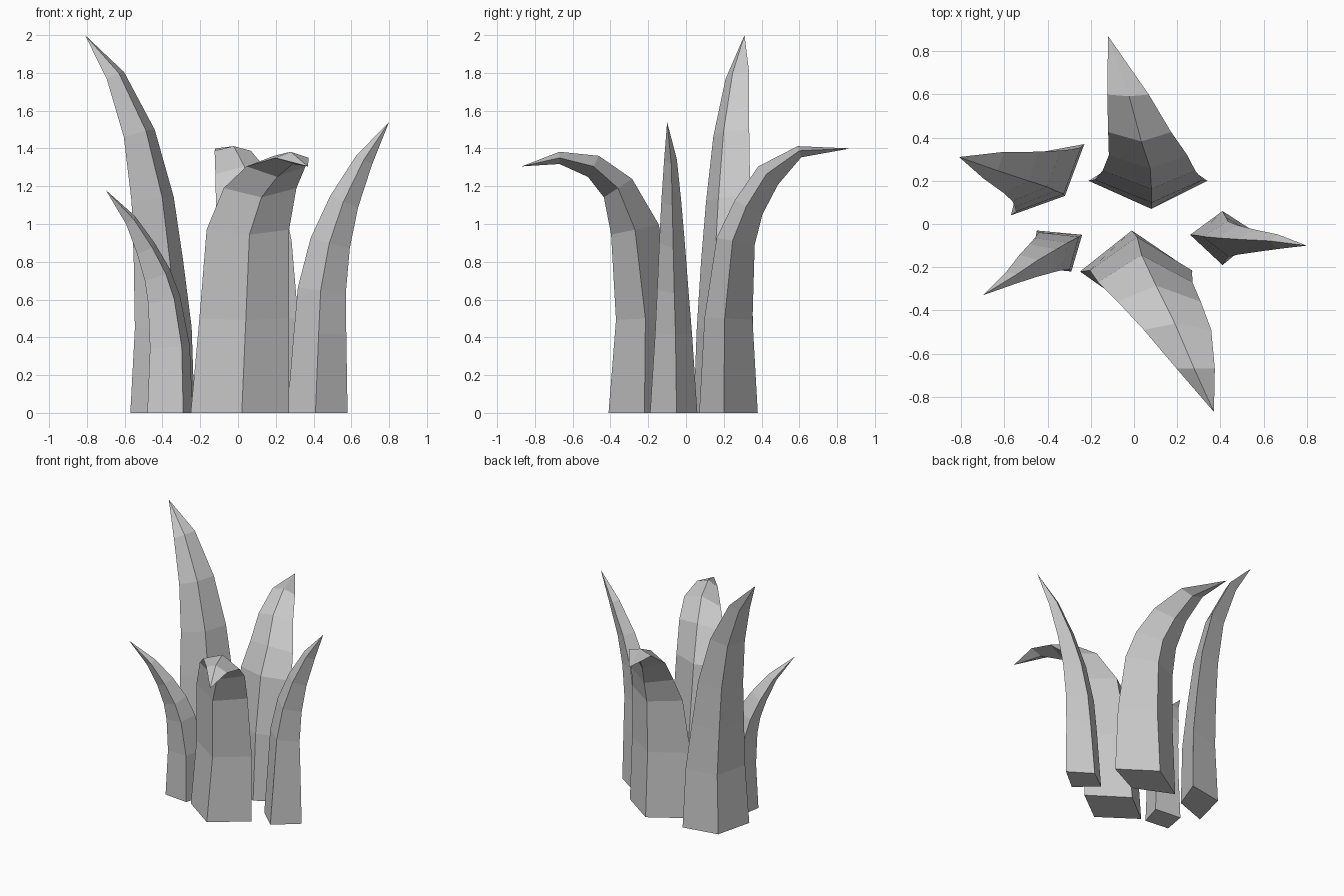
import bpy, bmesh, math
from mathutils import Vector

if "Cube" in bpy.data.objects:
    bpy.data.objects.remove(bpy.data.objects["Cube"])

UP = Vector((0, 0, 1))


def blade(name, base, lean, rings, tip):
    """Four-sided tapering leaf: base outline swept through rings
    (x, y, z, width scale, depth scale), tilted to follow the bend."""
    D = Vector((lean[0], lean[1], 0)).normalized()
    W = UP.cross(D)
    pts = [Vector((x, y, 0)) for x, y in base]
    c0 = sum(pts, Vector()) / 4
    centres = [c0] + [Vector(r[:3]) for r in rings] + [Vector(tip)]
    bm = bmesh.new()
    loops = [[bm.verts.new(p) for p in pts]]
    for i, r in enumerate(rings, 1):
        t = centres[i + 1] - centres[i - 1]
        a = math.atan2(t.dot(D), t.z)
        depth = D * math.cos(a) - UP * math.sin(a)
        loops.append([bm.verts.new(centres[i]
                                   + W * (p - c0).dot(W) * r[3]
                                   + depth * (p - c0).dot(D) * r[4]) for p in pts])
    bm.faces.new(loops[0])
    for lo, hi in zip(loops, loops[1:]):
        for j in range(4):
            k = (j + 1) % 4
            bm.faces.new((lo[j], lo[k], hi[k], hi[j]))
    point = bm.verts.new(tip)
    for j in range(4):
        bm.faces.new((loops[-1][j], loops[-1][(j + 1) % 4], point))
    bmesh.ops.recalc_face_normals(bm, faces=bm.faces[:])
    mesh = bpy.data.meshes.new(name)
    bm.to_mesh(mesh)
    bm.free()
    bpy.context.collection.objects.link(bpy.data.objects.new(name, mesh))


# Broad front leaf, curling forward
blade("front_leaf", [(.27, -.22), (-.01, -.03), (-.25, -.22), (.02, -.41)], (0, -1),
      [(.03, -.215, .5, .91, .82), (.05, -.27, .97, .84, .68),
       (.115, -.36, 1.19, .74, .47), (.2, -.49, 1.305, .6, .33),
       (.285, -.67, 1.35, .34, .17)], (.37, -.87, 1.305))

# Broad back leaf, curling backward
blade("back_leaf", [(.34, .2), (.08, .38), (-.21, .2), (.08, .07)], (0, 1),
      [(.075, .215, .5, .91, .82), (.075, .255, .91, .78, .66),
       (.07, .325, 1.09, .66, .53), (.03, .43, 1.26, .53, .46),
       (-.025, .6, 1.385, .35, .2)], (-.12, .87, 1.4))

# Slim right leaf
blade("right_leaf", [(.58, -.05), (.41, .06), (.26, -.05), (.41, -.19)], (1, -.1),
      [(.43, -.06, .42, .78, .87), (.44, -.065, .65, .66, .8),
       (.485, -.07, .9, .54, .67), (.56, -.075, 1.12, .42, .5),
       (.667, -.08, 1.34, .27, .3)], (.8, -.1, 1.54))

# Tall leaf at the back left
blade("tall_left_leaf", [(-.23, .37), (-.5, .32), (-.57, .04), (-.32, .13)], (-1, .2),
      [(-.4, .215, .45, .9, .88), (-.425, .22, .8, .8, .76),
       (-.455, .23, 1.13, .7, .65), (-.525, .245, 1.48, .56, .48),
       (-.65, .275, 1.785, .36, .28)], (-.81, .31, 2.0))

# Short leaf at the front left
blade("short_left_leaf", [(-.24, -.05), (-.45, -.03), (-.48, -.2), (-.29, -.22)], (-1, -.55),
      [(-.365, -.125, .35, .9, .88), (-.395, -.14, .6, .78, .72),
       (-.43, -.16, .73, .68, .6), (-.49, -.195, .87, .52, .44),
       (-.57, -.25, 1.02, .28, .25)], (-.7, -.33, 1.18))
